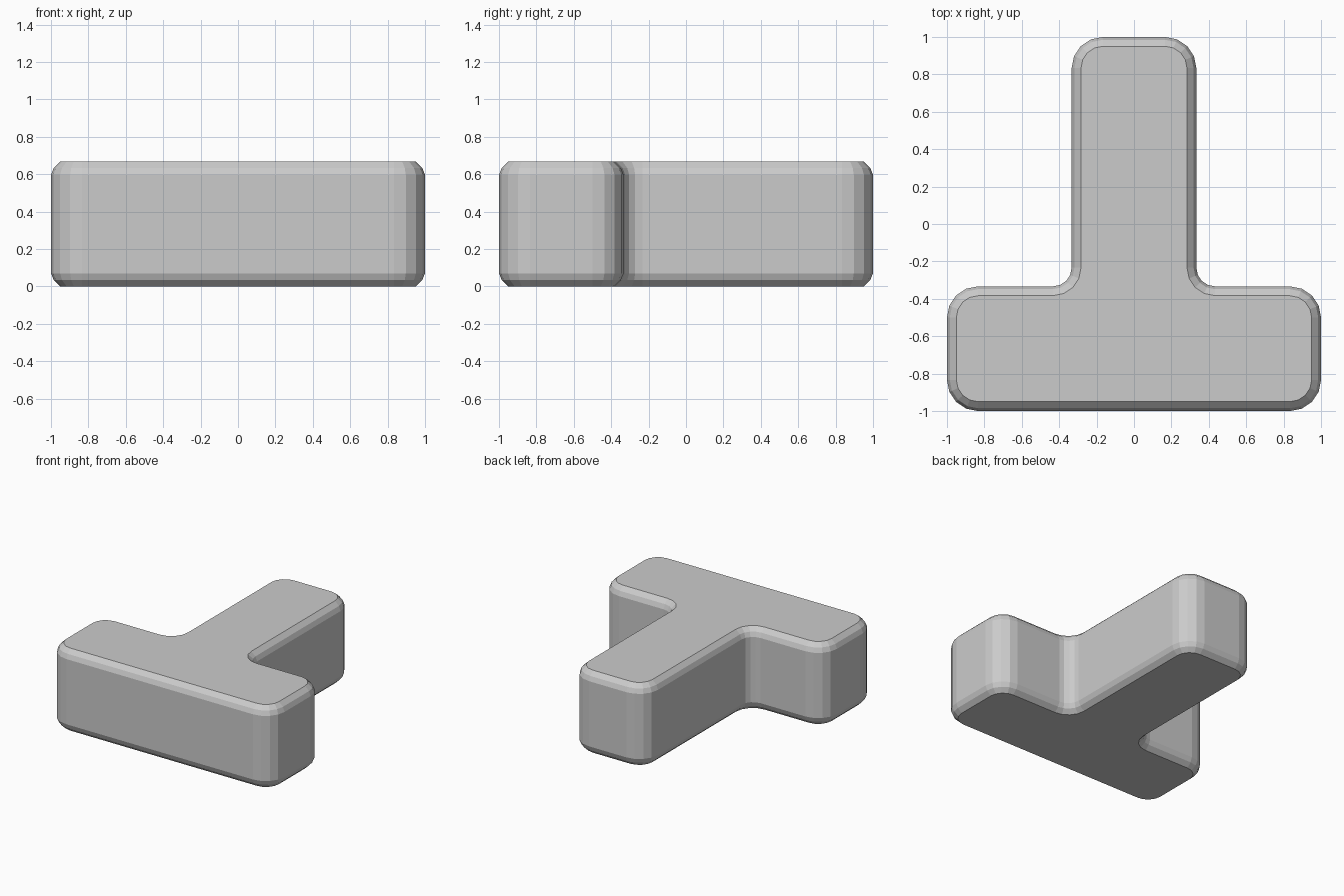
import bpy, bmesh
from math import cos, sin, radians

if "Cube" in bpy.data.objects:
    bpy.data.objects.remove(bpy.data.objects["Cube"])

T = 1 / 3          # half width of each arm
HEIGHT = 2 / 3
SEGS = 4           # facets per rounded corner
R_OUT, R_IN = 1 / 6, 0.1

# right-hand corners: arc centre, radius, start angle, sweep
CORNERS = [
    (1 - R_OUT, -1 + R_OUT, R_OUT, -90, 90),
    (1 - R_OUT, -T - R_OUT, R_OUT, 0, 90),
    (T + R_IN, -T + R_IN, R_IN, 270, -90),
    (T - R_OUT, 1 - R_OUT, R_OUT, 0, 90),
]


def outline(inset):
    """T-shaped outline moved inward, mirrored about x = 0."""
    right = []
    for cx, cy, r, start, sweep in CORNERS:
        r += -inset if sweep > 0 else inset
        for i in range(SEGS + 1):
            a = radians(start + sweep * i / SEGS)
            right.append((cx + r * cos(a), cy + r * sin(a)))
    return right + [(-x, y) for x, y in reversed(right)]


# edge rounding as (inset, height), mirrored top to bottom
low = [(0.05, 0), (0.015, 0.033), (0, 0.07)]
levels = low + [(i, HEIGHT - z) for i, z in reversed(low)]

# rounded T-shaped block
bm = bmesh.new()
rings = [[bm.verts.new((x, y, z)) for x, y in outline(i)] for i, z in levels]
n = len(rings[0])
for a, b in zip(rings, rings[1:]):
    for k in range(n):
        m = (k + 1) % n
        bm.faces.new((a[k], a[m], b[m], b[k]))
bm.faces.new(rings[0][::-1])
bm.faces.new(rings[-1])
bmesh.ops.recalc_face_normals(bm, faces=bm.faces)

mesh = bpy.data.meshes.new("t_block")
bm.to_mesh(mesh)
bm.free()
bpy.context.collection.objects.link(bpy.data.objects.new("t_block", mesh))
